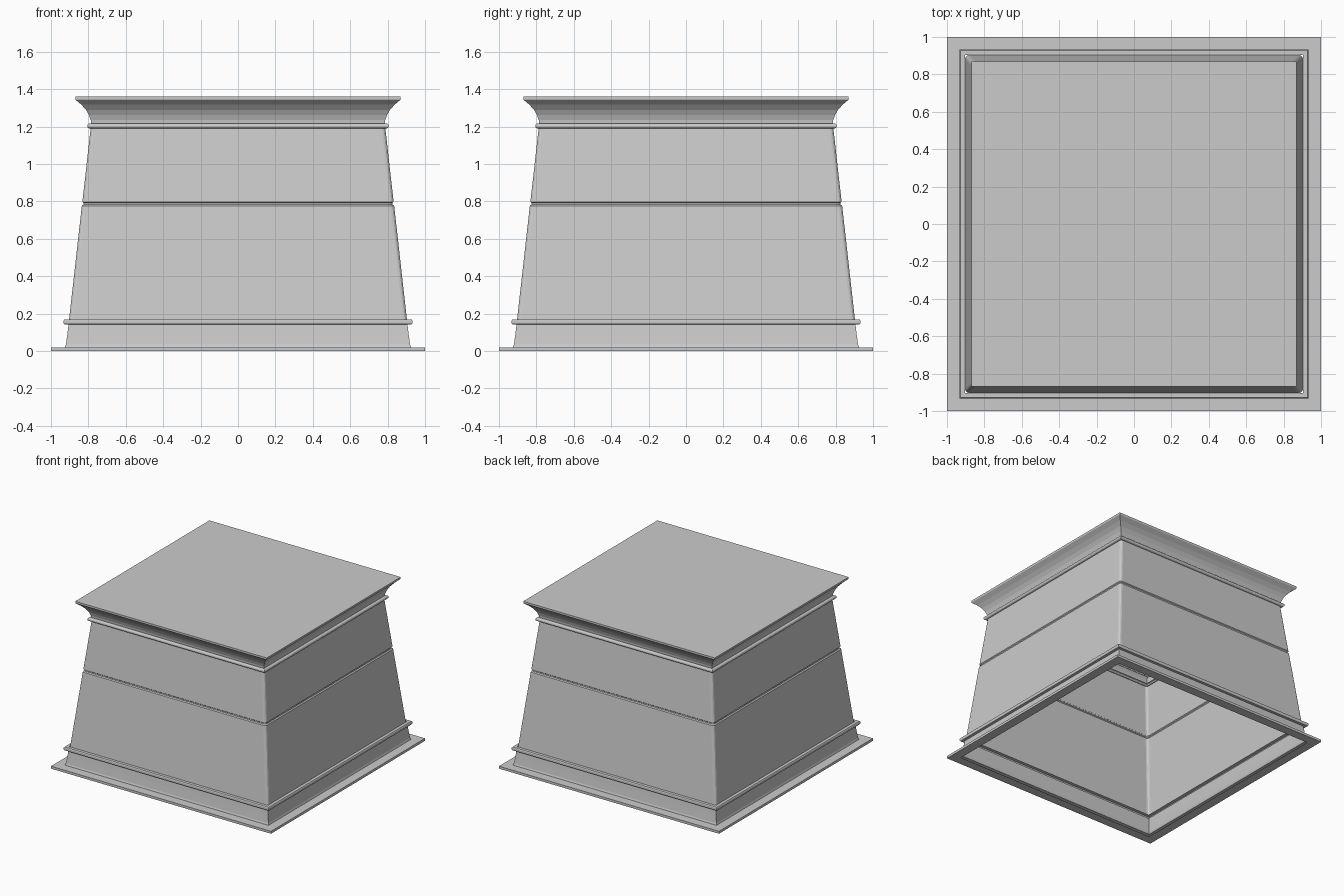
import bpy, bmesh
from math import sin, cos, pi

if "Cube" in bpy.data.objects:
    bpy.data.objects.remove(bpy.data.objects["Cube"])


def ring(bm, r, z, c):
    """Square ring of half width r, corners rounded by c (0 = sharp)."""
    if c == 0:
        pts = [(r, r), (-r, r), (-r, -r), (r, -r)]
    else:
        pts = []
        for k, (sx, sy) in enumerate([(1, 1), (-1, 1), (-1, -1), (1, -1)]):
            for i in range(4):
                a = (k + i / 3) * pi / 2
                pts.append((sx * (r - c) + c * cos(a), sy * (r - c) + c * sin(a)))
    return [bm.verts.new((x, y, z)) for x, y in pts]


def square_sweep(name, profile, corner=0, cap=False):
    """Loft a (half width, height) profile around a square plan."""
    bm = bmesh.new()
    rings = [ring(bm, r, z, corner) for r, z in profile]
    for a, b in zip(rings, rings[1:]):
        n = len(a)
        for i in range(n):
            j = (i + 1) % n
            bm.faces.new((a[i], a[j], b[j], b[i]))
    if cap:
        bm.faces.new(rings[-1])
    me = bpy.data.meshes.new(name)
    bm.to_mesh(me)
    bm.free()
    ob = bpy.data.objects.new(name, me)
    bpy.context.collection.objects.link(ob)
    return ob


# Base flange, open in the middle
square_sweep("base_flange", [(0.925, 0), (1, 0), (1, 0.02), (0.925, 0.02)])

# Flared plinth
square_sweep("plinth", [(0.925, 0.02), (0.92, 0.035), (0.913, 0.085), (0.906, 0.143)])

# Lower moulding band
square_sweep("lower_band", [(0.906, 0.143), (0.928, 0.143), (0.932, 0.149),
                            (0.932, 0.164), (0.928, 0.17), (0.903, 0.17)])

# Tapered body with a fine groove part way up
square_sweep("body", [(0.903, 0.17), (0.835, 0.777), (0.826, 0.783), (0.825, 0.792),
                      (0.832, 0.798), (0.788, 1.19)], corner=0.02)

# Upper roll moulding
roll = [(0.793 + 0.013 * sin(pi * i / 6), 1.204 - 0.014 * cos(pi * i / 6)) for i in range(7)]
square_sweep("upper_roll", [(0.783, 1.19)] + roll + [(0.785, 1.218)])

# Concave cornice with flat top slab
square_sweep("cornice", [(0.785, 1.218), (0.787, 1.235), (0.797, 1.262), (0.813, 1.29),
                         (0.838, 1.318), (0.868, 1.343), (0.87, 1.346), (0.87, 1.36)], cap=True)
